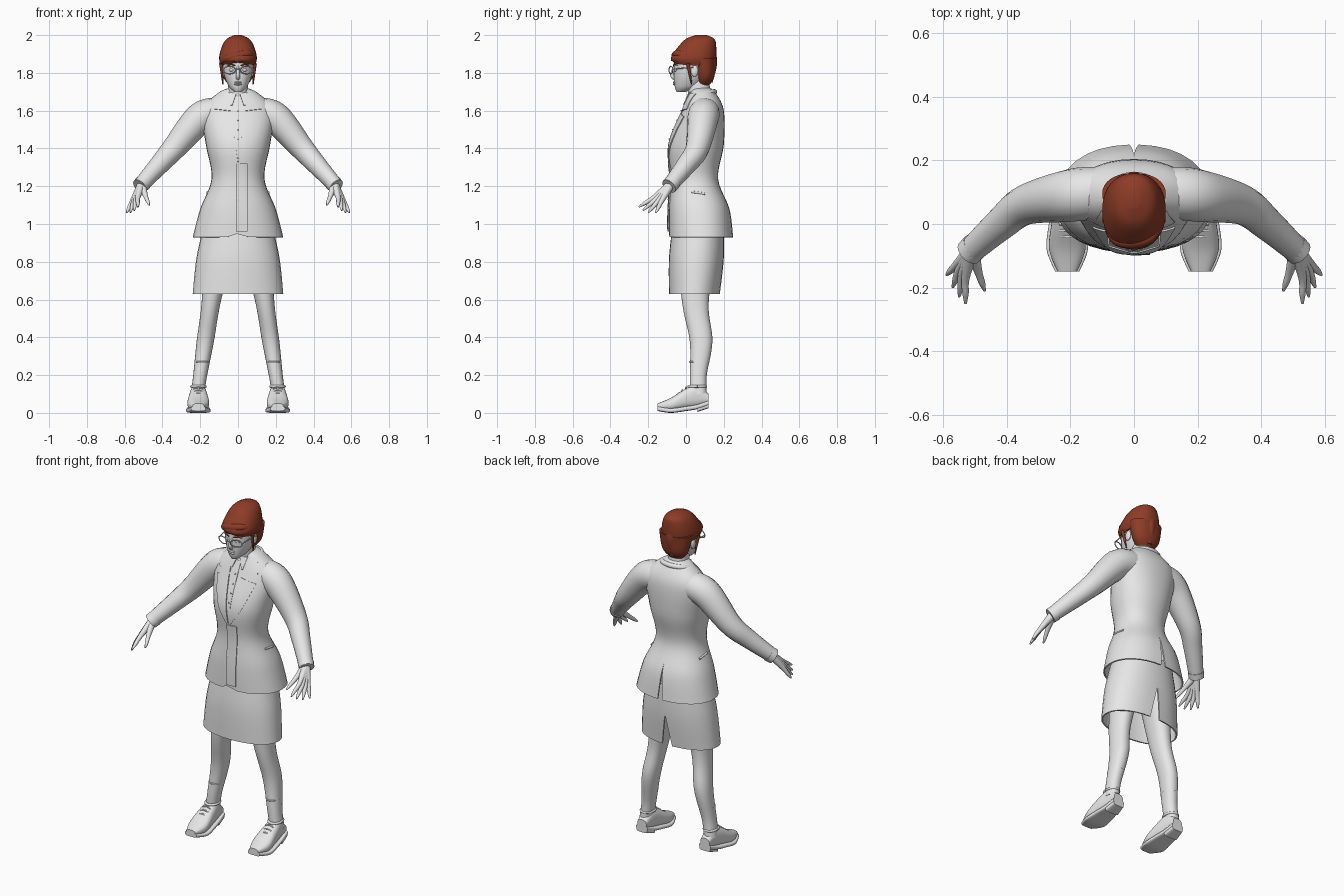
import bpy, bmesh
from math import cos, sin, pi, copysign
from mathutils import Vector
from mathutils.bvhtree import BVHTree

default_cube = bpy.data.objects.get("Cube")
if default_cube:
    bpy.data.objects.remove(default_cube, do_unlink=True)


def material(name, red, green, blue):
    made = bpy.data.materials.new(name)
    made.use_nodes = True
    colour = (red, green, blue, 1)
    made.diffuse_color = colour
    shader = next(node for node in made.node_tree.nodes if node.type == 'BSDF_PRINCIPLED')
    shader.inputs["Base Color"].default_value = colour
    return made


GREY = material("plain grey", .8, .8, .8)
RED = material("auburn red", .27, .045, .02)


def finish(name, bm, mat, mirror=False, thick=0):
    bmesh.ops.remove_doubles(bm, verts=bm.verts, dist=.0001)
    bmesh.ops.recalc_face_normals(bm, faces=bm.faces)
    mesh = bpy.data.meshes.new(name)
    bm.to_mesh(mesh)
    bm.free()
    for face in mesh.polygons:
        face.use_smooth = True
    mesh.materials.append(mat)
    obj = bpy.data.objects.new(name, mesh)
    bpy.context.scene.collection.objects.link(obj)
    if mirror:
        obj.modifiers.new("mirror", 'MIRROR').use_mirror_merge = False
    if thick:
        shell = obj.modifiers.new("thickness", 'SOLIDIFY')
        shell.thickness, shell.offset = thick, -1
    obj.modifiers.new("sharp edges", 'EDGE_SPLIT').split_angle = pi / 4
    return obj


def spline(keys, steps=6):
    # smooth curve through key tuples of any length
    pts = [Vector(key) for key in keys]
    curve = []
    for i, (b, c) in enumerate(zip(pts, pts[1:])):
        a, d = pts[max(i - 1, 0)], pts[min(i + 2, len(pts) - 1)]
        for k in range(steps):
            t = k / steps
            curve.append(b + (c - a) * (t / 2) + (a * 2 - b * 5 + c * 4 - d) * (t * t / 2)
                         + (b * 3 - a - c * 3 + d) * (t * t * t / 2))
    return curve + [pts[-1]]


def loft(name, rings, mat=GREY, bottom=True, top=True, **options):
    bm = bmesh.new()
    rows = [[bm.verts.new(point) for point in ring] for ring in rings]
    for low, high in zip(rows, rows[1:]):
        for i in range(len(low) - 1):
            bm.faces.new((low[i], low[i + 1], high[i + 1], high[i]))
    if bottom:
        bm.faces.new(rows[0][:-1])
    if top:
        bm.faces.new(rows[-1][:-1])
    return finish(name, bm, mat, **options)


def oval(power=2.2, gap=0, sides=32):
    # unit superellipse starting at the back, optionally left open there
    for i in range(sides + 1):
        angle = pi / 2 + gap + 2 * (pi - gap) * i / sides
        c, s = cos(angle), sin(angle)
        yield copysign(abs(c) ** (2 / power), c), copysign(abs(s) ** (2 / power), s)


def stacked(keys, slit_top=0, slit_spread=0, lean=lambda z: 0):
    # level rings from (height, half width, front, back)
    rings = []
    for z, half, front, back in spline(keys):
        gap = slit_spread * max(0, slit_top - z)
        rings.append([Vector((lean(z) + half * u, (front + back + (back - front) * v) / 2, z))
                      for u, v in oval(gap=gap)])
    return rings


def lengthwise(keys, power=2.5):
    # upright rings of a shoe from (depth, half width, low, high)
    return [[Vector((SHOE_X + half * u, y, (low + high + (high - low) * v) / 2))
             for u, v in oval(power)] for y, half, low, high in spline(keys)]


def tube(name, keys, mat=GREY, **options):
    # round sweep through (x, y, z, radius)
    path = spline(keys)
    pts = [point.to_3d() for point in path]
    spans = [max(axis) - min(axis) for axis in zip(*pts)]
    side = Vector((0, 0, 0))
    side[spans.index(min(spans))] = 1
    rings = []
    for i, point in enumerate(pts):
        along = (pts[min(i + 1, len(pts) - 1)] - pts[max(i - 1, 0)]).normalized()
        u = along.cross(side).normalized()
        v = along.cross(u)
        rings.append([point + (u * a + v * b) * path[i][3] for a, b in oval(2, sides=16)])
    return loft(name, rings, mat, **options)


def hoop(name, centre, across, along, radius, **options):
    turns = [2 * pi * k / 8 for k in range(9)]
    path = [Vector(centre) + Vector(across) * cos(t) + Vector(along) * sin(t) for t in turns]
    return tube(name, [(*point, radius) for point in path], **options)


def ball(name, centre, size, **options):
    bm = bmesh.new()
    bmesh.ops.create_uvsphere(bm, u_segments=16, v_segments=10, radius=1)
    for vert in bm.verts:
        vert.co = Vector(c + s * k for c, s, k in zip(centre, size, vert.co))
    return finish(name, bm, GREY, **options)


# Jacket body with a back vent and a scooped front hem
jacket_rings = stacked([(.93, .24, -.09, .25), (1.08, .2, -.09, .23), (1.24, .14, -.08, .17),
                        (1.42, .17, -.09, .2), (1.6, .19, -.02, .2), (1.69, .11, .02, .16),
                        (1.72, .05, .03, .13)], slit_top=1.12, slit_spread=.25)
for point in jacket_rings[0]:
    if point.y < 0:
        point.z += .02 * max(0, 1 - abs(point.x) / .06)
jacket = loft("jacket", jacket_rings, bottom=False, thick=.008)

bpy.context.view_layer.update()
cloth = BVHTree.FromObject(jacket, bpy.context.evaluated_depsgraph_get())


def front_of_jacket(x, z):
    hit = cloth.ray_cast(Vector((x, -1, z)), Vector((0, 1, 0)))[0]
    return hit.y if hit else .04


def panel(name, inner, outer, lift=.006, cells=8, **options):
    # thin cloth plate laid over the jacket between two (x, z) edges
    rows = []
    for a, b in zip(spline(inner), spline(outer)):
        row = [a.lerp(b, k / cells) for k in range(cells + 1)]
        rows.append([(x, front_of_jacket(x, z) - lift, z) for x, z in row])
    loft(name, rows, bottom=False, top=False, thick=.006, **options)


# Collar, lapels, shirt front and buttons
panel("collar_leaf", [(.04, 1.69), (.04, 1.6)], [(.1, 1.69), (.13, 1.61)], mirror=True)
panel("lapel", [(.04, 1.59), (.02, 1.46), (0, 1.32)], [(.13, 1.57), (.08, 1.43), (.01, 1.32)],
      mirror=True)
panel("shirt_collar", [(.01, 1.69), (.03, 1.63)], [(.05, 1.7), (.04, 1.63)], lift=.01, mirror=True)
panel("shirt_placket", [(-.014, 1.67), (0, 1.34)], [(.014, 1.67), (.01, 1.34)], lift=.004)
panel("jacket_front_edge", [(-.01, 1.32), (-.01, .96)], [(.05, 1.32), (.05, .96)], lift=.003)
for z in (1.13, 1.22):
    ball("jacket_button", (0, front_of_jacket(0, z) - .005, z), (.009, .005, .009))
for k in range(4):
    z = 1.45 + k / 20
    ball("shirt_button", (0, front_of_jacket(0, z) - .005, z), (.004, .004, .004))
tube("side_pocket", [(.16, .03, 1.17, .006), (.16, .1, 1.16, .006)], mirror=True)
hoop("jacket_collar", (0, .09, 1.69), (.085, 0, 0), (0, .06, .01), .014)

# Skirt with a slit at the back
loft("skirt", stacked([(.63, .24, -.09, .18), (.82, .22, -.09, .2), (1, .18, -.07, .2)],
                      slit_top=.82, slit_spread=.6), bottom=False, top=False, thick=.008)


# Legs spreading towards the feet, and sock tops
def stance(z):
    return .23 - .15 * z


loft("leg", stacked([(.1, .036, .02, .11), (.2, .037, .02, .11), (.38, .046, .02, .14),
                     (.58, .05, -.02, .12), (.9, .08, -.05, .16)], lean=stance), mirror=True)
hoop("sock_edge", (stance(.27), .07, .27), (.037, 0, 0), (0, .05, 0), .004, mirror=True)

# Shoes: upper, sole, heel, opening and laces
SHOE_X = .21
shoe = [(.12, .03, .05, .1), (.06, .04, .03, .15), (0, .05, .02, .13), (-.08, .057, .01, .08),
        (-.15, .03, .02, .05)]
loft("shoe_upper", lengthwise(shoe), mirror=True)
loft("shoe_sole", lengthwise([(y, half + .008, low - .01, low + .015)
                              for y, half, low, high in shoe], power=4), mirror=True)
loft("shoe_heel", lengthwise([(y, half + .005, low - .025, low)
                              for y, half, low, high in shoe[:2]], power=4), mirror=True)
hoop("shoe_opening", (SHOE_X, .06, .14), (.037, 0, 0), (0, .045, 0), .007, mirror=True)
for k in range(3):
    y, z = -.02 * k, .135 - .015 * k
    tube("shoe_lace", [(SHOE_X - .025, y, z - .008, .004), (SHOE_X, y, z, .004),
                       (SHOE_X + .025, y, z - .008, .004)], mirror=True)

# Sleeves and cuffs
tube("sleeve", [(.1, .1, 1.59, .08), (.2, .09, 1.56, .083), (.34, .06, 1.4, .063),
                (.42, 0, 1.31, .052), (.52, -.09, 1.2, .04)], mirror=True)
tube("sleeve_cuff", [(.5, -.07, 1.22, .044), (.52, -.09, 1.2, .043)], mirror=True)

# Hands: each finger runs from the wrist over its knuckle
wrist = Vector((.51, -.08, 1.21))


def finger(name, knuckle, tip):
    tube(name, [(*wrist, .024), (*knuckle, .013), (*knuckle.lerp(tip, .6), .01), (*tip, .004)],
         mirror=True)


finger("thumb", Vector((.49, -.15, 1.15)), Vector((.47, -.21, 1.1)))
first_knuckle, last_knuckle = Vector((.53, -.17, 1.14)), Vector((.56, -.13, 1.12))
first_tip, last_tip = Vector((.53, -.25, 1.09)), Vector((.59, -.16, 1.06))
for k, name in enumerate(("index_finger", "middle_finger", "ring_finger", "little_finger")):
    reach = Vector((0, -.01, -.01)) * sin(pi * k / 3)
    finger(name, first_knuckle.lerp(last_knuckle, k / 3),
           first_tip.lerp(last_tip, k / 3) + reach)

# Neck, head and face
loft("neck", stacked([(1.63, .06, .02, .14), (1.77, .05, 0, .12)]))
loft("head", stacked([(1.7, .02, -.05, 0), (1.73, .05, -.06, .07), (1.8, .077, -.065, .12),
                      (1.88, .08, -.06, .14), (1.94, .05, -.02, .11)]))
tube("nose", [(0, -.06, 1.84, .005), (0, -.074, 1.79, .01), (0, -.06, 1.77, .01)])
for name, z in (("upper_lip", 1.75), ("lower_lip", 1.74)):
    ball(name, (0, -.06, z), (.02, .009, .006))
ball("eye", (.034, -.053, 1.815), (.015, .012, .008), mirror=True)
ball("ear", (.08, .045, 1.81), (.01, .02, .03), mirror=True)
tube("eyebrow", [(.014, -.066, 1.838, .003), (.036, -.062, 1.845, .004),
                 (.06, -.045, 1.84, .002)], RED, mirror=True)

# Glasses
hoop("glasses_rim", (.045, -.08, 1.815), (.033, .01, 0), (0, 0, .02), .003, mirror=True)
tube("glasses_bridge", [(-.012, -.09, 1.82, .003), (.012, -.09, 1.82, .003)])
tube("glasses_arm", [(.078, -.07, 1.82, .003), (.09, .04, 1.83, .003)], mirror=True)

# Hair: crown raised over the brow, nape, swept fringe, back twist and loose strands
crown = stacked([(1.84, .09, -.065, .15), (1.88, .1, -.08, .16), (1.94, .085, -.04, .16),
                 (1.98, .06, 0, .15), (2, .02, .05, .11)])
for ring in crown[:4]:
    for point in ring:
        if point.y < 0:
            point.z += .015 * (1 - abs(point.x) / .1) * (1.88 - point.z) / .04
loft("hair_crown", crown, RED)
loft("hair_nape", stacked([(1.73, .04, .06, .12), (1.78, .08, .05, .15), (1.88, .1, .03, .16)]),
     RED)
tube("hair_fringe", [(-.09, .02, 1.85, .01), (-.05, -.05, 1.88, .02), (.05, -.04, 1.9, .02),
                     (.09, .06, 1.88, .01)], RED)
tube("hair_twist", [(0, .12, 1.75, .02), (0, .13, 1.87, .035), (0, .1, 1.97, .02)], RED)
tube("hair_strand", [(.09, .01, 1.85, .01), (.08, .03, 1.74, .003)], RED, mirror=True)
